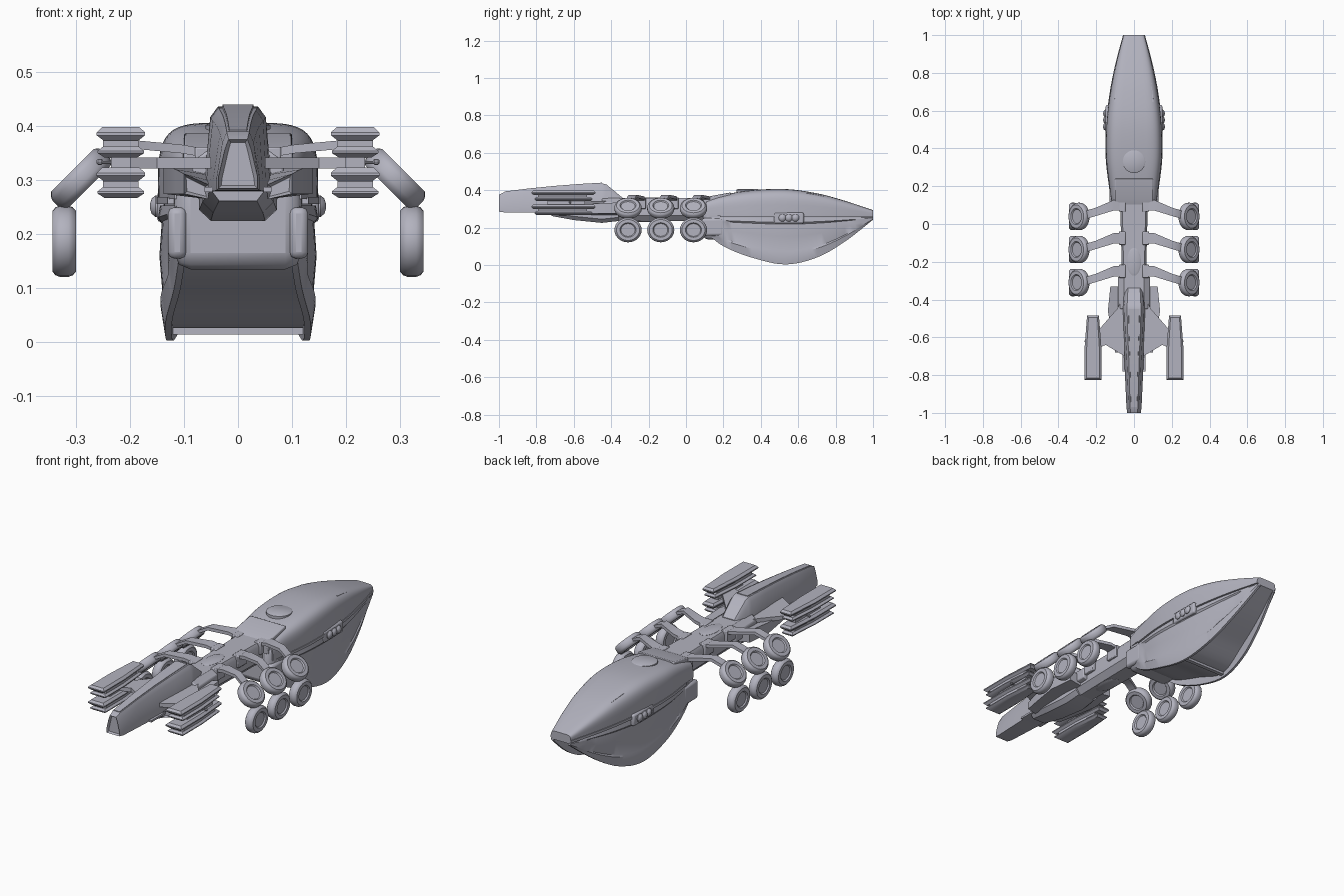
import bpy, bmesh, math
from mathutils import Vector

old = bpy.data.objects.get("Cube")
if old:
    bpy.data.objects.remove(old)

hull = bpy.data.materials.new("lavender_grey")
hull.use_nodes = True
COLOR = (0.45, 0.45, 0.52, 1)
hull.diffuse_color = COLOR
hull.node_tree.nodes["Principled BSDF"].inputs["Base Color"].default_value = COLOR
made = []


def loft(name, rings, mirror=False, bevel=0, inset_front=False):
    """Skin a list of equal-length point rings and cap both ends."""
    bm = bmesh.new()
    vs = [[bm.verts.new(p) for p in ring] for ring in rings]
    n = len(vs[0])
    for a, b in zip(vs, vs[1:]):
        for i in range(n):
            j = (i + 1) % n
            bm.faces.new((a[i], a[j], b[j], b[i]))
    caps = [bm.faces.new(vs[0]), bm.faces.new(vs[-1])]
    bmesh.ops.recalc_face_normals(bm, faces=bm.faces[:])
    if inset_front:
        bmesh.ops.inset_region(bm, faces=[caps[0]], thickness=0.007)
        bmesh.ops.translate(bm, verts=caps[0].verts[:], vec=(0, 0.012, 0))
    mesh = bpy.data.meshes.new(name)
    bm.to_mesh(mesh)
    bm.free()
    mesh.materials.append(hull)
    ob = bpy.data.objects.new(name, mesh)
    bpy.context.collection.objects.link(ob)
    if mirror:
        ob.modifiers.new("mirror", 'MIRROR').use_clip = False
    if bevel:
        mod = ob.modifiers.new("bevel", 'BEVEL')
        mod.width, mod.segments = bevel, 2
    made.append(ob)
    return ob


def prism(name, outline, z0, z1, **kw):
    return loft(name, [[(x, y, z) for x, y in outline] for z in (z0, z1)], **kw)


def box(name, x0, x1, y0, y1, z0, z1, **kw):
    return prism(name, [(x0, y0), (x1, y0), (x1, y1), (x0, y1)], z0, z1, **kw)


def lathe(name, center, axis, profile, side=(0, 1, 0), stretch=1, n=28, **kw):
    c, a, u = Vector(center), Vector(axis).normalized(), Vector(side)
    v = a.cross(u)
    ang = [2 * math.pi * i / n for i in range(n)]
    return loft(name, [[c + a * h + u * (r * stretch * math.cos(t)) + v * (r * math.sin(t))
                        for t in ang] for r, h in profile], **kw)


def spline(keys, steps):
    """Catmull-Rom samples through tuples of station values."""
    out = []
    for i in range(len(keys) - 1):
        p = [keys[max(0, min(len(keys) - 1, i + k))] for k in (-1, 0, 1, 2)]
        for s in range(steps):
            t = s / steps
            out.append(tuple(b + .5 * t * (c - a + t * (2*a - 5*b + 4*c - d + t * (3*(b - c) + d - a)))
                             for a, b, c, d in zip(*p)))
    return out + [keys[-1]]


# Rear pod stations: y, half width, top, wall bottom, underside
SEAM = 0.26
stations = spline([(.11, .118, .345, .17, .18), (.2, .13, .37, .1, .125),
                   (.35, .147, .394, .04, .08), (.53, .145, .401, .003, .025),
                   (.7, .125, .378, .04, .1), (.85, .095, .338, .125, .17),
                   (1, .055, .288, .242, .25)], 6)


def arch(y, w, top):
    pts = []
    for i in range(25):
        t = math.pi * i / 24
        c, s = math.cos(t), math.sin(t)
        pts.append((w * math.copysign(abs(c) ** .4, c), y, SEAM + .005 + (top - SEAM) * abs(s) ** .45))
    return pts


def wall(y, w, bottom):
    # outer skin with a recessed side panel, then the inner skin
    depth = .007 if .2 < y < .9 else 0
    skin = [(0, w - .004), (.1, w), (.14, w - depth), (.4, w - depth * .4), (.72, w - depth * 1.3),
            (.77, w * .97), (1, w * .91)]
    h = SEAM - .007 - bottom
    outer = [(x, y, SEAM - .007 - h * f) for f, x in skin]
    return outer + [(w * .91 - .012, y, bottom), (w * .8, y, SEAM - .007)]


loft("pod_upper_shell", [arch(y, w, t) for y, w, t, b, f in stations])
loft("pod_side_wall", [wall(y, w, b) for y, w, t, b, f in stations], mirror=True)
loft("pod_underside", [[(-w * .93, y, SEAM + .01), (w * .93, y, SEAM + .01), (w * .89, y, f), (-w * .89, y, f)]
                       for y, w, t, b, f in stations])
loft("pod_seam_rail", [[(w - .012, y, SEAM - .004), (w + .003, y, SEAM - .004),
                        (w + .003, y, SEAM + .009), (w - .012, y, SEAM + .009)]
                       for y, w, t, b, f in stations[5:]], mirror=True)
loft("pod_rear_hatch", [[(-w * .8, y, t - .02), (w * .8, y, t - .02), (w * .78, y, t - .003),
                         (w * .55, y, t + .003), (-w * .55, y, t + .003), (-w * .78, y, t - .003)]
                        for y, w, t, b, f in stations if y > .63])
box("pod_bottom_bar", -.132, .132, .515, .535, .014, .03)

# Pod front: rounded bulkhead, cheek nubs, sloped deck, top disc
box("pod_bulkhead", -.118, .118, .09, .3, .135, .33, bevel=.03)
box("pod_cheek", .095, .13, .085, .2, .155, .25, mirror=True, bevel=.012)
loft("pod_deck", [[(-.105, y, .3), (.105, y, .3), (.1, y, z), (-.1, y, z)]
                  for y, z in ((.09, .352), (.13, .368), (.24, .388))], bevel=.004)
lathe("pod_top_disc", (0, .33, .39), (0, 0, 1), [(.06, -.01), (.06, .012), (.055, .015)])

# Side clasps
box("clasp_frame", .12, .15, .47, .63, .222, .28, mirror=True, bevel=.008)
for i, y in enumerate((.515, .55, .585)):
    lathe("clasp_knob_%d" % i, (.15, y, .252), (1, 0, 0),
          [(.02, -.01), (.02, .003), (.014, .01), (.005, .013)], n=16, mirror=True)

# Spine linking pod and cockpit
loft("spine", [[(-w, y, .265), (-w * .6, y, .235), (w * .6, y, .235), (w, y, .265),
                (w, y, .34), (w * .85, y, .357), (-w * .85, y, .357), (-w, y, .34)]
               for y, w in ((-.5, .05), (-.4, .06), (-.1, .068), (.14, .074))])
for z, name in ((.355, "spine_top_disc"), (.237, "spine_belly_disc")):
    lathe(name, (0, -.2, z), (0, 0, 1 if z > .3 else -1), [(.037, -.01), (.037, .003), (.03, .007)],
          stretch=2)

# Cockpit: y, lower half width, upper half width, bottom, top
cockpit = [(-1, .036, .022, .285, .376), (-.97, .04, .026, .281, .39), (-.84, .046, .03, .28, .406),
           (-.7, .052, .035, .279, .42), (-.57, .059, .042, .274, .43), (-.45, .063, .046, .268, .437),
           (-.425, .063, .045, .268, .43), (-.34, .062, .04, .268, .36)]
loft("cockpit", [[(-b, y, z0), (b, y, z0), (b, y, z0 + .022), (u * 1.12, y, z1 - .02), (u * .8, y, z1),
                  (-u * .8, y, z1), (-u * 1.12, y, z1 - .02), (-b, y, z0 + .022)]
                 for y, b, u, z0, z1 in cockpit], inset_front=True)
loft("cockpit_roof_plate", [[(-u * .7, y, z - .01), (u * .7, y, z - .01), (u * .62, y, z + .003), (-u * .62, y, z + .003)]
                            for y, b, u, z0, z in cockpit[1:6]])
box("cockpit_side_ledge", .045, .062, -.78, -.4, .278, .288, mirror=True)
loft("chin_hull", [[(-w * .7, y, z), (w * .7, y, z), (w, y, z + .02), (w, y, .285), (-w, y, .285), (-w, y, z + .02)]
                   for y, w, z in ((-.72, .05, .262), (-.6, .066, .24), (-.45, .072, .225), (-.36, .066, .235))])

# Shoulder blocks and intakes beside the cockpit
loft("shoulder_block", [[(.055, y, .265), (x, y, .275), (x, y, z), (.055, y, z - .02)]
                        for y, x, z in ((-.68, .1, .312), (-.6, .115, .32), (-.46, .138, .33), (-.33, .125, .335))],
     mirror=True, inset_front=True)
loft("rear_shoulder", [[(.05, y, .275), (.085, y, .285), (.085, y, .335), (.05, y, .36)]
                       for y in (-.45, -.28)], mirror=True, bevel=.005)

# Swept pylons and twin-stack engine pods
prism("pylon", [(.05, -.38), (.09, -.45), (.2, -.575), (.2, -.66), (.15, -.64), (.05, -.7)],
      .322, .342, mirror=True)
NX = .217
for tag, z0 in (("upper", .342), ("lower", .267)):
    for part, lo, hi, half, y0, y1 in (("low_plate", 0, .021, .043, -.81, -.5), ("core", .015, .04, .033, -.79, -.53),
                                       ("high_plate", .031, .057, .045, -.825, -.485)):
        def outline(k):
            h, g = half * k, .012 * (1 - k) * 3
            return [(NX - h, y0 + g), (NX + h, y0 + g), (NX + h, -.66),
                    (NX + h * .7, y1 - g), (NX - h * .7, y1 - g), (NX - h, -.66)]
        edge = .7 if part != "core" else 1
        loft("engine_%s_%s" % (tag, part),
             [[(x, y, z0 + lo + (hi - lo) * f) for x, y in outline(k)]
              for f, k in ((0, edge), (.4, 1), (.6, 1), (1, edge + .05 if edge < 1 else 1))], mirror=True)
box("engine_spine", NX - .018, NX + .018, -.74, -.54, .3, .37, mirror=True)
lathe("cross_rod", (0, -.62, .333), (1, 0, 0), [(.003, -.255), (.003, .255)], n=8)
lathe("rod_tip", (.256, -.62, .334), (1, 0, 0), [(.003, -.006), (.006, -.003), (.006, .003), (.003, .006)],
      n=10, mirror=True)

# Disc clusters: tilted upper and upright lower disc on each bent arm
DISC = [(.034, -.016), (.039, -.022), (.056, -.022), (.063, -.016), (.066, -.008),
        (.066, .008), (.063, .016), (.056, .022), (.039, .022), (.034, .016)]
for i, y in enumerate((.04, -.135, -.31)):
    lathe("upper_disc_%d" % i, (.291, y, .303), (.7, 0, .7), DISC, stretch=1.1, mirror=True)
    lathe("lower_disc_%d" % i, (.322, y, .187), (1, 0, 0), DISC, stretch=1.1, mirror=True)
    loft("disc_arm_%d" % i, [[(x, y + d - h, z - .016), (x, y + d + h, z - .016), (x, y + d + h, z), (x, y + d - h, z)]
                             for x, d, h, z in ((.04, .06, .028, .355), (.105, .06, .028, .366),
                                                (.2, .025, .022, .375), (.25, .01, .022, .35),
                                                (.285, 0, .02, .315))], mirror=True)
    box("arm_root_%d" % i, .045, .08, y + .025, y + .095, .3, .362, mirror=True, bevel=.004)

# Smooth shading with crisp edges
bpy.ops.object.select_all(action='DESELECT')
for ob in made:
    ob.select_set(True)
bpy.context.view_layer.objects.active = made[0]
bpy.ops.object.shade_smooth_by_angle(angle=math.radians(35))
